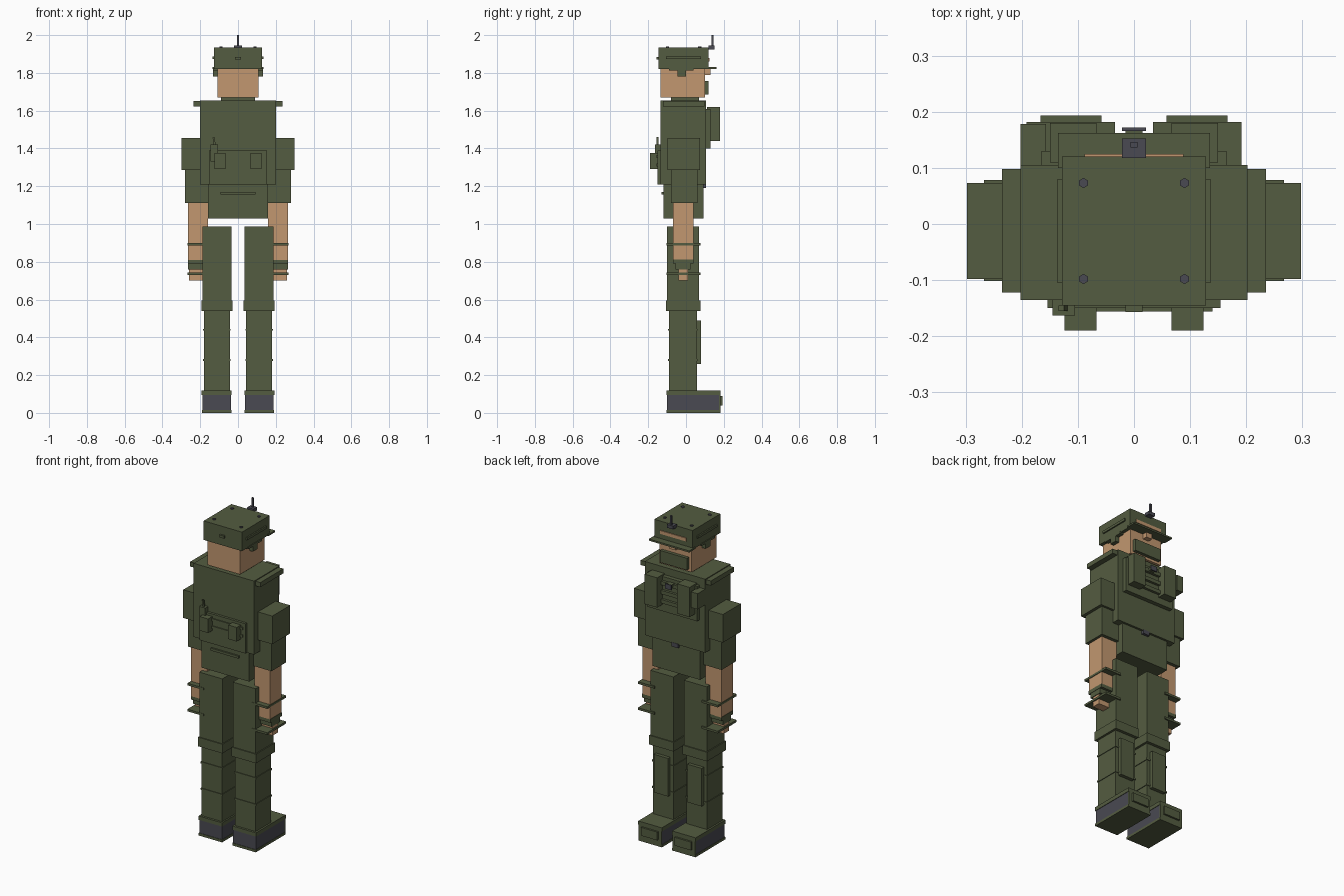
import bpy
import bmesh
from mathutils import Matrix, Vector

cube = bpy.data.objects.get("Cube")
if cube:
    bpy.data.objects.remove(cube, do_unlink=True)


def make_material(name, rgb):
    material = bpy.data.materials.new(name)
    material.use_nodes = True
    colour = (*rgb, 1)
    material.diffuse_color = colour
    for node in material.node_tree.nodes:
        if node.type == "BSDF_PRINCIPLED":
            node.inputs["Base Color"].default_value = colour
            node.inputs["Roughness"].default_value = 0.9
    return material


olive = make_material("olive_green", (.088, .107, .052))
skin = make_material("skin_tan", (.54, .31, .16))
grey = make_material("dark_grey", (.068, .068, .085))


def finish(name, mesh_builder, material):
    mesh = bpy.data.meshes.new(name)
    mesh_builder.to_mesh(mesh)
    mesh_builder.free()
    mesh.materials.append(material)
    part = bpy.data.objects.new(name, mesh)
    bpy.context.collection.objects.link(part)
    return part


def box(name, x, y, z, material=olive):
    """Box between two limits on each axis."""
    spans = (x, y, z)
    centre = Vector([(low + high) / 2 for low, high in spans])
    size = Vector([high - low for low, high in spans])
    builder = bmesh.new()
    bmesh.ops.create_cube(builder, size=1)
    bmesh.ops.transform(builder, verts=builder.verts,
                        matrix=Matrix.Translation(centre) @ Matrix.Diagonal(size).to_4x4())
    return finish(name, builder, material)


def middle(name, half_width, y, z, material=olive):
    """Box centred across the body."""
    return box(name, (-half_width, half_width), y, z, material)


def pair(name, x, y, z, material=olive):
    """The same box on the left and the right side."""
    box("left_" + name, x, y, z, material)
    box("right_" + name, (-x[1], -x[0]), y, z, material)


# Cap, with its brim, fittings and aerial
middle("cap", .128, (-.145, .12), (1.82, 1.935))
middle("cap_brim", .135, (.1, .162), (1.82, 1.83))
middle("cap_opening", .088, (.115, .125), (1.86, 1.88), skin)
middle("cap_badge", .015, (-.157, -.14), (1.87, 1.885))
pair("cap_side_strip", (.125, .136), (-.105, .08), (1.873, 1.888))
pair("cap_side_rim", (.105, .132), (-.09, .04), (1.812, 1.825))
pair("cap_side_tab", (.105, .132), (-.045, .0), (1.78, 1.82))
middle("aerial_base", .021, (.118, .152), (1.925, 1.945), grey)
middle("aerial_rod", .006, (.136, .146), (1.94, 2), grey)

for side in (-1, 1):
    for depth in (-.098, .073):
        builder = bmesh.new()
        bmesh.ops.create_cone(builder, segments=6, cap_ends=True, radius1=.009,
                              radius2=.009, depth=.012)
        rivet = finish("cap_rivet", builder, grey)
        rivet.location = (side * .09, depth, 1.935)

# Head
middle("head", .108, (-.135, .1), (1.67, 1.82), skin)
middle("nose", .02, (.09, .13), (1.79, 1.82), skin)
middle("face_mask", .09, (.095, .12), (1.685, 1.757))
middle("neck_collar", .09, (-.08, .07), (1.65, 1.675))

# Torso
middle("chest", .202, (-.135, .105), (1.21, 1.655))
middle("waist", .159, (-.12, .092), (1.03, 1.22))
pair("shoulder_strap", (.19, .235), (-.122, .098), (1.622, 1.65))
middle("belt_buckle", .022, (.085, .107), (1.19, 1.215), grey)
middle("belt_slot", .093, (-.13, -.115), (1.155, 1.17))

# Pouch panel at -y
middle("pouch_panel", .154, (-.15, -.13), (1.21, 1.39))
pair("panel_pouch", (.067, .124), (-.19, -.145), (1.29, 1.375))
for level in (1.305, 1.35):
    middle("panel_strap", .14, (-.156, -.145), (level, level + .015))
box("radio", (-.145, -.105), (-.163, -.13), (1.33, 1.42))
radio_aerial = box("radio_aerial", (-.005, .005), (-.005, .005), (.0, .05))
radio_aerial.location = (-.122, -.15, 1.41)
radio_aerial.rotation_euler.y = -.15

# Carrying rig at +y
middle("rig_plate", .165, (.1, .13), (1.4, 1.61))
pair("rig_pouch", (.067, .15), (.11, .18), (1.44, 1.62))
for level in (1.455, 1.51, 1.565):
    middle("rig_strap", .07, (.12, .145), (level, level + .022))
middle("rig_clip_mount", .015, (.13, .168), (1.57, 1.59))
middle("rig_clip", .021, (.166, .172), (1.565, 1.595), grey)
box("rig_side_pouch", (-.202, -.157), (.1, .178), (1.5, 1.595))

# Arms
pair("shoulder_pad", (.19, .298), (-.098, .073), (1.285, 1.455))
pair("sleeve", (.16, .28), (-.08, .06), (1.11, 1.285))
pair("forearm", (.158, .264), (-.07, .04), (.81, 1.11), skin)
pair("upper_cuff", (.17, .266), (-.07, .04), (.79, .812))
pair("lower_cuff", (.175, .264), (-.055, .025), (.76, .79))
pair("hand", (.18, .26), (-.04, .01), (.7, .76), skin)
for level in (.887, .73):
    pair("arm_band", (.158, .267), (-.102, .078), (level, level + .013))

# Legs
pair("thigh", (.035, .188), (-.1, .07), (.59, .987))
pair("knee_band", (.03, .194), (-.106, .076), (.54, .595))
pair("shin", (.043, .181), (-.09, .058), (.11, .54))
pair("shin_plate", (.065, .16), (.05, .079), (.26, .49))
for level in (.275, .435):
    pair("shin_band", (.039, .185), (-.094, .062), (level, level + .01))

# Shoes
pair("shoe", (.037, .189), (-.1, .175), (.015, .095), grey)
pair("shoe_top", (.034, .192), (-.103, .182), (.095, .118))
pair("shoe_sole", (.034, .191), (-.103, .182), (.0, .015))
pair("shoe_toe", (.037, .189), (.175, .182), (.015, .095))
pair("toe_plate", (.058, .167), (.175, .193), (.04, .09))
